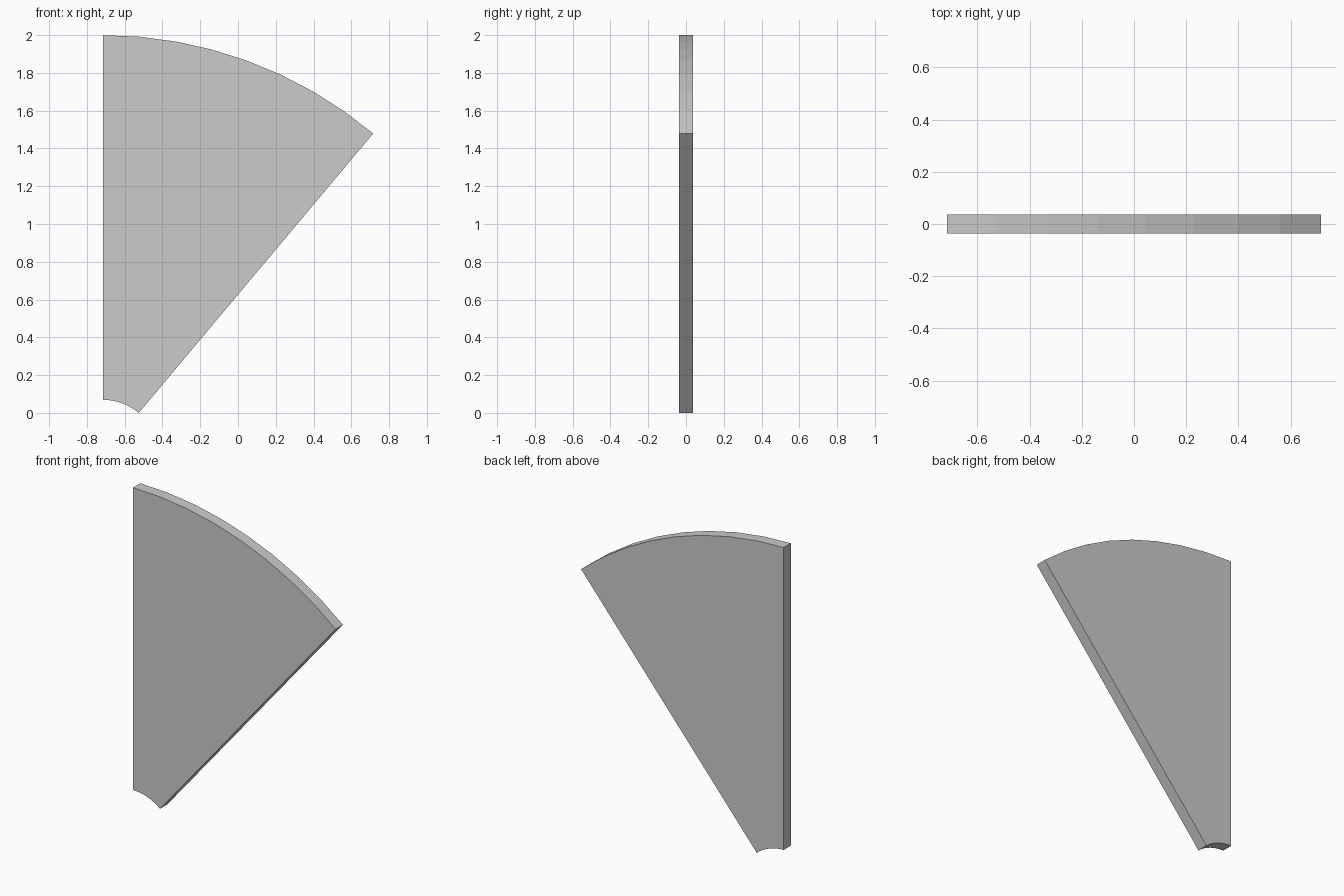
import bpy, bmesh
from math import sin, cos, radians

if "Cube" in bpy.data.objects:
    bpy.data.objects.remove(bpy.data.objects["Cube"])

R_OUT, R_IN = 2.2265, 0.296      # arc radii
ANGLE, SEGS = radians(40), 8     # sweep from vertical, facets per arc
THICK = 0.073
CX = -R_OUT * sin(ANGLE) / 2     # arc centre
CZ = -R_IN * cos(ANGLE)


def arc(bm, radius, y):
    steps = [ANGLE * i / SEGS for i in range(SEGS + 1)]
    return [bm.verts.new((CX + radius * sin(a), y, CZ + radius * cos(a))) for a in steps]


# Sector plate: front and back arcs joined into a closed curved slab
bm = bmesh.new()
rails = [arc(bm, R_OUT, -THICK / 2), arc(bm, R_OUT, THICK / 2),
         arc(bm, R_IN, THICK / 2), arc(bm, R_IN, -THICK / 2)]
for k in range(4):
    a, b = rails[k], rails[(k + 1) % 4]
    for i in range(SEGS):
        bm.faces.new((a[i], a[i + 1], b[i + 1], b[i]))
# Straight end edges
for i in (0, SEGS):
    bm.faces.new([rail[i] for rail in rails])
bmesh.ops.recalc_face_normals(bm, faces=bm.faces)

mesh = bpy.data.meshes.new("sector_plate")
bm.to_mesh(mesh)
bm.free()
bpy.context.collection.objects.link(bpy.data.objects.new("sector_plate", mesh))
